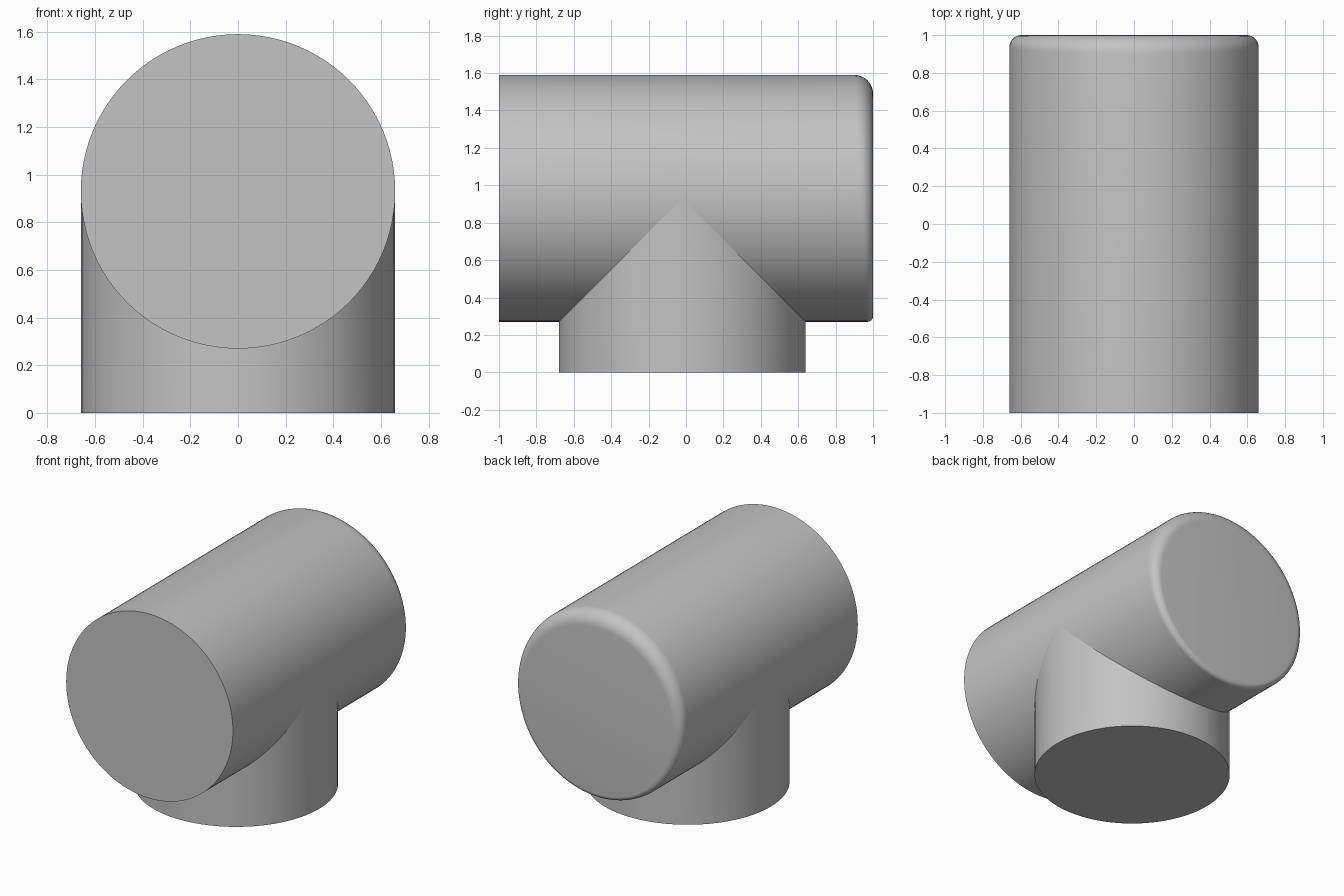
import bpy, bmesh, math

if "Cube" in bpy.data.objects:
    bpy.data.objects.remove(bpy.data.objects["Cube"], do_unlink=True)

SEGMENTS = 96
RADIUS = 0.66
AXIS_Z = 0.93
BRANCH_Y = -0.02

grey = bpy.data.materials.new("light grey")
grey.use_nodes = True
colour = (0.55, 0.55, 0.55, 1)
grey.diffuse_color = colour
grey.node_tree.nodes["Principled BSDF"].inputs["Base Color"].default_value = colour


def loft(name, rings):
    """Join rings of points into a capped, smooth-sided tube."""
    bm = bmesh.new()
    loops = [[bm.verts.new(p) for p in ring] for ring in rings]
    for low, high in zip(loops, loops[1:]):
        for i in range(SEGMENTS):
            j = (i + 1) % SEGMENTS
            bm.faces.new((low[i], low[j], high[j], high[i]))
    bm.faces.new(loops[0])
    bm.faces.new(loops[-1])
    bmesh.ops.recalc_face_normals(bm, faces=bm.faces)
    mesh = bpy.data.meshes.new(name)
    bm.to_mesh(mesh)
    bm.free()
    mesh.materials.append(grey)
    obj = bpy.data.objects.new(name, mesh)
    bpy.context.collection.objects.link(obj)
    bpy.ops.object.select_all(action="DESELECT")
    obj.select_set(True)
    bpy.context.view_layer.objects.active = obj
    bpy.ops.object.shade_smooth_by_angle(angle=math.radians(30))
    return obj


angles = [2 * math.pi * i / SEGMENTS for i in range(SEGMENTS)]


def pipe_ring(turn):
    """Ring of the rounded back edge; the fillet is wider at the top."""
    ring = []
    for a in angles:
        fillet = 0.065 + 0.035 * math.sin(a)
        r = RADIUS - fillet * (1 - math.cos(turn))
        y = 1 - fillet * (1 - math.sin(turn))
        ring.append((r * math.cos(a), y, AXIS_Z + r * math.sin(a)))
    return ring


# Horizontal pipe: flat front end, rounded back end
front = [(RADIUS * math.cos(a), -1, AXIS_Z + RADIUS * math.sin(a)) for a in angles]
loft("main_pipe", [front] + [pipe_ring(math.pi / 2 * k / 8) for k in range(9)])


# Vertical branch, mitred where it meets the pipe
def branch_ring(mitred):
    ring = []
    for a in angles:
        dy = RADIUS * math.sin(a)
        z = AXIS_Z - abs(dy) if mitred else 0
        ring.append((RADIUS * math.cos(a), BRANCH_Y + dy, z))
    return ring


branch = loft("branch_pipe", [branch_ring(False), branch_ring(True)])

# Open the branch top, which is hidden inside the pipe
bm = bmesh.new()
bm.from_mesh(branch.data)
caps = [f for f in bm.faces if len(f.verts) > 4 and max(v.co.z for v in f.verts) > 0.1]
bmesh.ops.delete(bm, geom=caps, context="FACES_ONLY")
bm.to_mesh(branch.data)
bm.free()
